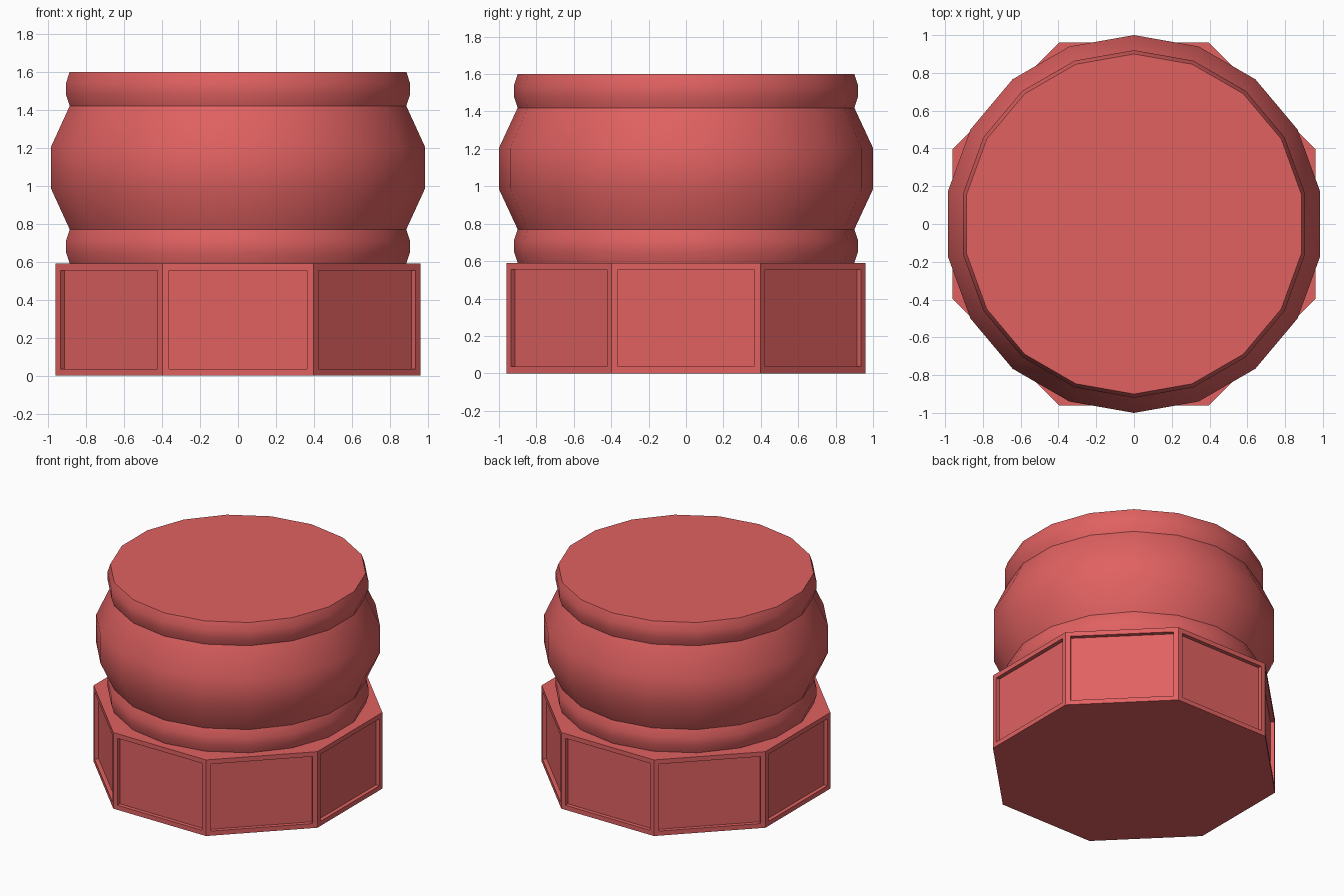
import bpy, bmesh, math

cube = bpy.data.objects.get("Cube")
if cube:
    bpy.data.objects.remove(cube, do_unlink=True)

COLOUR = (0.75, 0.12, 0.12, 1)
red = bpy.data.materials.new("soft_red")
red.use_nodes = True
red.diffuse_color = COLOUR
red.node_tree.nodes["Principled BSDF"].inputs["Base Color"].default_value = COLOUR


def turned(bm, profile, sides, start):
    """Stack closed rings of (radius, height) and cap both ends; return side faces."""
    rings = []
    for radius, z in profile:
        angles = [start + math.tau * i / sides for i in range(sides)]
        rings.append([bm.verts.new((radius * math.cos(a), radius * math.sin(a), z))
                      for a in angles])
    walls = []
    for low, high in zip(rings, rings[1:]):
        for i in range(sides):
            j = (i + 1) % sides
            walls.append(bm.faces.new((low[i], low[j], high[j], high[i])))
    bm.faces.new(rings[0][::-1])
    bm.faces.new(rings[-1])
    return walls


def finish(bm, name):
    bm.normal_update()
    mesh = bpy.data.meshes.new(name)
    bm.to_mesh(mesh)
    bm.free()
    mesh.materials.append(red)
    obj = bpy.data.objects.new(name, mesh)
    bpy.context.collection.objects.link(obj)
    return obj


# Octagonal plinth with a straight-walled recessed panel on every side
PLINTH_TOP = 0.59
corner = 0.96 / math.cos(math.pi / 8)
bm = bmesh.new()
walls = turned(bm, [(corner, 0), (corner, PLINTH_TOP)], 8, math.pi / 8)
bm.normal_update()
bmesh.ops.inset_individual(bm, faces=walls, thickness=0.05)
bm.normal_update()
for face in walls:
    inward = -0.03 * face.normal
    panel = bmesh.ops.extrude_discrete_faces(bm, faces=[face])["faces"][0]
    bmesh.ops.translate(bm, verts=panel.verts, vec=inward)
finish(bm, "plinth")

# Eighteen-sided column: lower band, swelling drum, upper band
def band(z):
    return [(0.90, z), (0.92, z + 0.06), (0.92, z + 0.12), (0.90, z + 0.18)]


drum = [(1.0, 0.985), (1.0, 1.205)]
bm = bmesh.new()
turned(bm, band(PLINTH_TOP) + drum + band(1.42), 18, math.pi / 2)
column = finish(bm, "column")

bpy.ops.object.select_all(action="DESELECT")
column.select_set(True)
bpy.context.view_layer.objects.active = column
bpy.ops.object.shade_smooth_by_angle(angle=math.radians(30))
